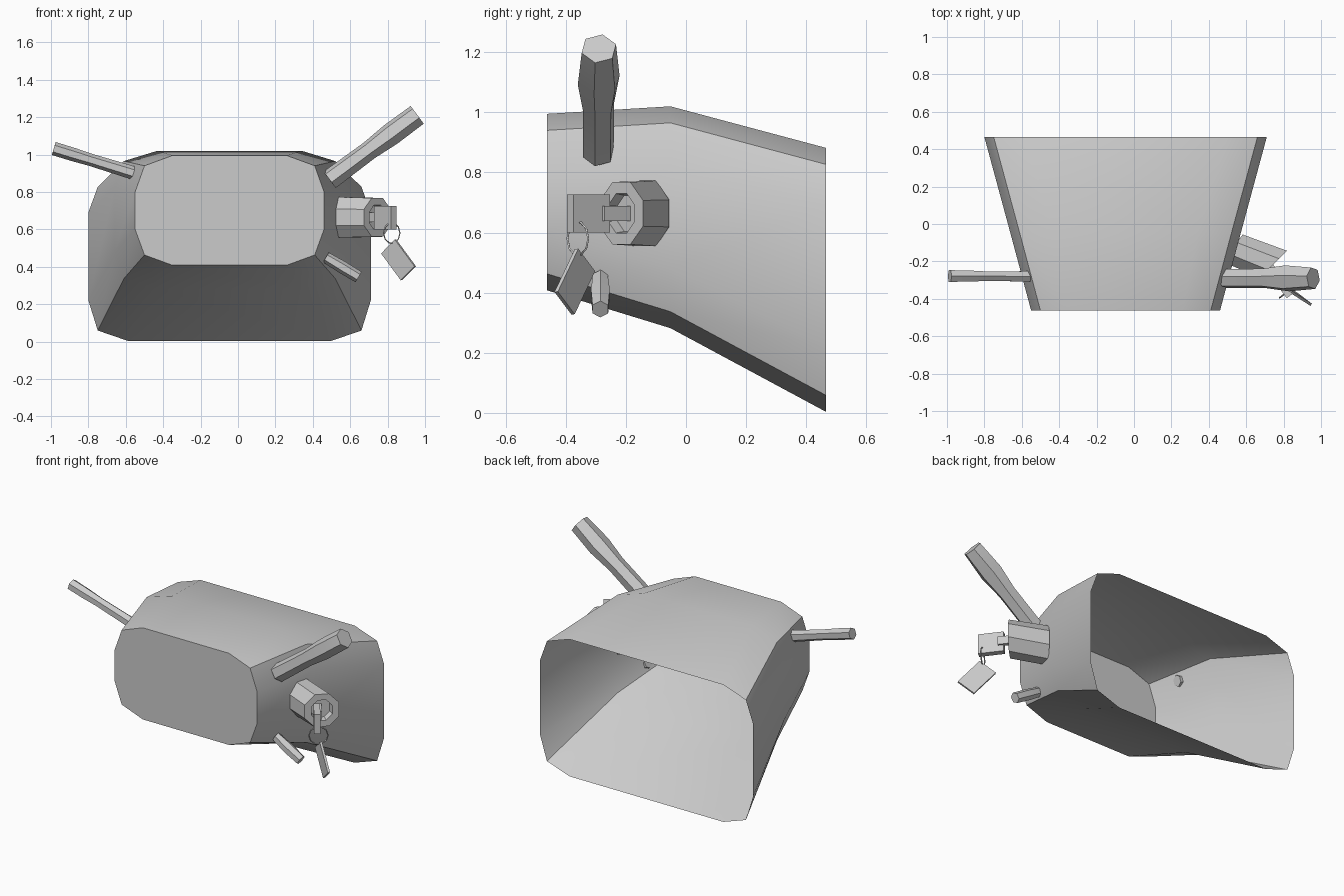
import bpy, bmesh, math
from mathutils import Vector, Matrix

if "Cube" in bpy.data.objects:
    bpy.data.objects.remove(bpy.data.objects["Cube"])


def finish(bm, name, angle=30):
    bmesh.ops.recalc_face_normals(bm, faces=bm.faces)
    me = bpy.data.meshes.new(name)
    bm.to_mesh(me)
    bm.free()
    ob = bpy.data.objects.new(name, me)
    bpy.context.collection.objects.link(ob)
    bpy.ops.object.select_all(action='DESELECT')
    ob.select_set(True)
    bpy.context.view_layer.objects.active = ob
    bpy.ops.object.shade_smooth_by_angle(angle=math.radians(angle))
    return ob


def loft(name, rings, cap_start=True, cap_end=True, angle=30):
    bm = bmesh.new()
    vs = [[bm.verts.new(p) for p in r] for r in rings]
    n = len(vs[0])
    for a, b in zip(vs, vs[1:]):
        for i in range(n):
            j = (i + 1) % n
            bm.faces.new((a[i], a[j], b[j], b[i]))
    if cap_start:
        bm.faces.new(vs[0])
    if cap_end:
        bm.faces.new(vs[-1])
    return finish(bm, name, angle)


def ring(c, u, v, n, turn=0.0):
    c, u, v = Vector(c), Vector(u), Vector(v)
    return [c + u * math.cos(2 * math.pi * (i + turn) / n)
            + v * math.sin(2 * math.pi * (i + turn) / n) for i in range(n)]


def stalk(name, start, end, profile, turn=0.0):
    """Hexagonal lever; profile holds (fraction along, depth radius, height radius)."""
    a, b = Vector(start), Vector(end)
    d = (b - a).normalized()
    u = Vector((0, 1, 0))
    u = (u - d * u.dot(d)).normalized()
    v = d.cross(u)
    return loft(name, [ring(a.lerp(b, t), u * ru, v * rv, 6, turn)
                       for t, ru, rv in profile], angle=40)


def box(name, centre, e1, e2, thickness):
    """Box spanned by two edge vectors and a thickness."""
    e1, e2 = Vector(e1), Vector(e2)
    e3 = e1.cross(e2).normalized() * thickness
    m = Matrix((e1, e2, e3)).transposed().to_4x4()
    m.translation = Vector(centre)
    bm = bmesh.new()
    bmesh.ops.create_cube(bm, size=1, matrix=m)
    return finish(bm, name)


# Column shroud: closed at the front, open at the back
def section(y, half_w, z0, z1, s0, s1, flat, edge=0.05):
    right = [(flat, z0), (half_w - edge, z0 + 0.055), (half_w, s0),
             (half_w, s1), (half_w - edge, z1 - 0.055), (flat, z1)]
    pts = right + [(-x, z) for x, z in reversed(right)]
    return [Vector((x - 0.045, y, z)) for x, z in pts]


loft("column_shroud", [
    section(-0.463, 0.505, 0.408, 0.995, 0.60, 0.80, 0.305),
    section(-0.052, 0.615, 0.282, 1.02, 0.48, 0.82, 0.385),
    section(0.465, 0.755, 0.004, 0.882, 0.22, 0.69, 0.545)], cap_end=False)

# Control stalks
stalk("left_stalk", (-0.555, -0.28, 0.90), (-0.985, -0.278, 1.032),
      [(0, 0.032, 0.036), (0.55, 0.029, 0.033), (0.75, 0.034, 0.036), (1, 0.036, 0.036)], 0.5)
stalk("right_stalk", (0.49, -0.292, 0.865), (0.958, -0.29, 1.212),
      [(0, 0.054, 0.056), (0.45, 0.055, 0.052), (0.7, 0.073, 0.062), (1, 0.06, 0.06)], 0.3)
stalk("lower_stalk", (0.47, -0.285, 0.45), (0.645, -0.285, 0.345),
      [(0, 0.028, 0.03), (0.5, 0.036, 0.034), (1, 0.03, 0.032)], 0.5)

# Ignition lock barrel with recessed face
face_c, face_u, up = Vector((0.745, -0.215, 0.664)), Vector((0.078, 0.078, 0)), Vector((0, 0, 0.118))
inward = Vector((-0.03, 0.026, 0))
loft("ignition_lock", [
    ring((0.53, -0.13, 0.664), (0.055, 0.08, 0), up, 8, 0.5),
    ring(face_c, face_u, up * 0.95, 8, 0.5),
    ring(face_c, face_u * 0.6, up * 0.6, 8, 0.5),
    ring(face_c + inward, face_u * 0.55, up * 0.55, 8, 0.5)])

# Key: blade and bow
box("key_blade", (0.742, -0.235, 0.664), (0.066, -0.088, 0), (0, 0, 0.05), 0.025)
box("key_bow", (0.787, -0.325, 0.663), (0.09, -0.12, 0), (0, 0, 0.126), 0.038)

# Key ring
bm = bmesh.new()
axis_u, axis_v = Vector((0.62, -0.78, 0)), Vector((0, 0, 1))
side = axis_u.cross(axis_v)
c, n, m = Vector((0.822, -0.36, 0.58)), 10, 4
grid = []
for i in range(n):
    a = 2 * math.pi * i / n
    out = side * math.cos(a) + axis_v * math.sin(a)
    grid.append([bm.verts.new(p) for p in ring(c + out * 0.056, out * 0.004, axis_u * 0.004, m)])
for i in range(n):
    for j in range(m):
        p, q, k = grid[i], grid[(i + 1) % n], (j + 1) % m
        bm.faces.new((p[j], p[k], q[k], q[j]))
finish(bm, "key_ring")

# Key tag
box("key_tag", (0.858, -0.37, 0.437), (0.105, -0.068, -0.143), (-0.073, 0.056, -0.075), 0.014)
